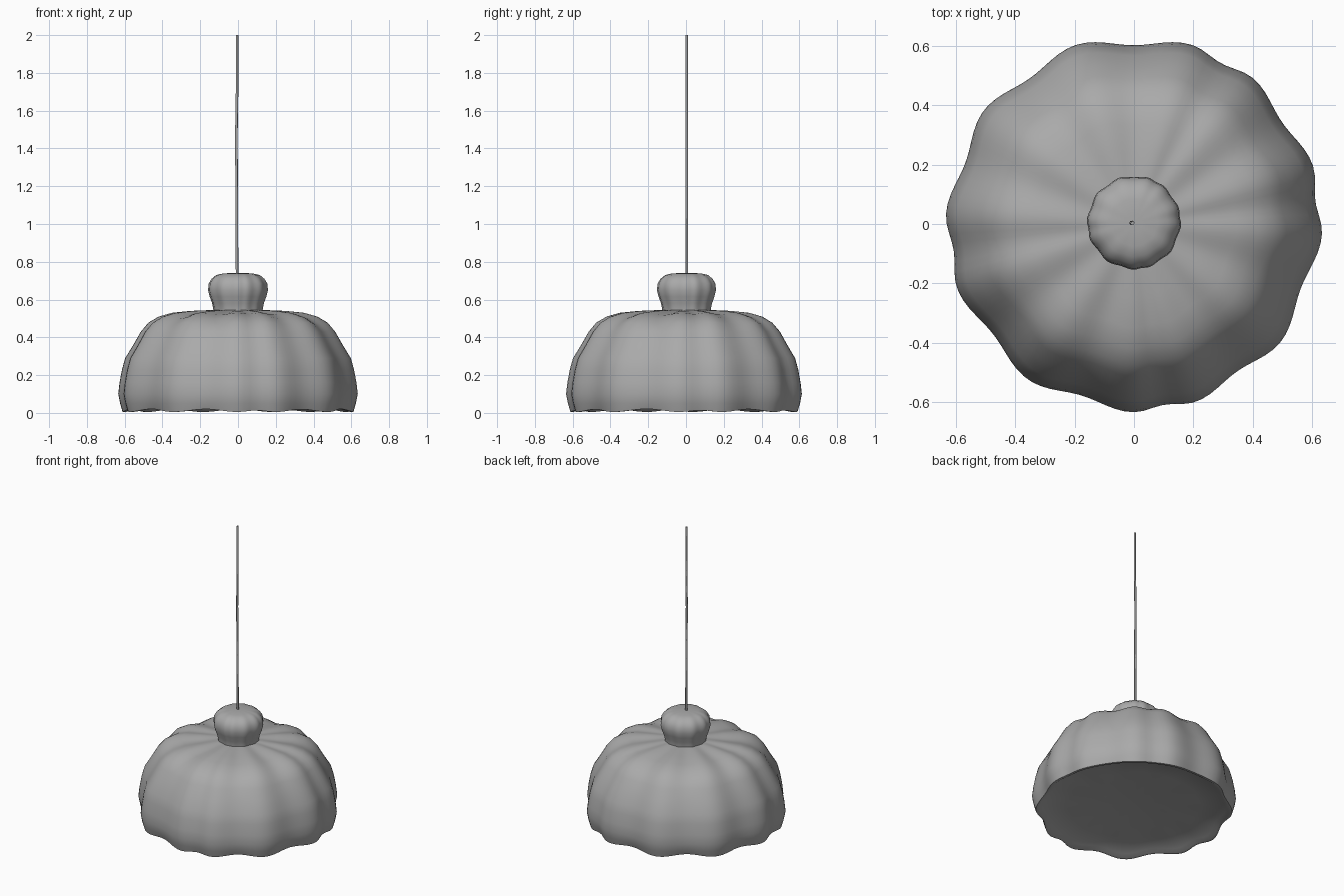
import bpy, bmesh, math

cube = bpy.data.objects.get("Cube")
if cube:
    bpy.data.objects.remove(cube)

# One matte grey for every part
grey = bpy.data.materials.new("warm_grey")
grey.use_nodes = True
COLOUR = (0.4, 0.4, 0.4, 1)
grey.diffuse_color = COLOUR
grey.node_tree.nodes["Principled BSDF"].inputs["Base Color"].default_value = COLOUR

# Directions of the irregular lobes, in degrees
PEAKS = [18, 51, 72, 108, 143, 177, 200, 236, 270, 289, 321, 357]


def flute(angle):
    """Depth of the groove at an angle: 0 on a lobe, deepest mid-gap."""
    for i, start in enumerate(PEAKS):
        gap = (PEAKS[(i + 1) % len(PEAKS)] - start) % 360
        t = ((angle - start) % 360) / gap
        if t < 1:
            return 0.5 * (1 - math.cos(t * math.tau)) * gap / 36
    return 0


def fluted_lathe(name, profile, depth, lift, centre=(0, 0), steps=120):
    """Revolve (radius, height) points, pressing the grooves into each ring."""
    bm = bmesh.new()
    rings = []
    for r, z in profile:
        if r == 0:
            rings.append([bm.verts.new((centre[0], centre[1], z))] * steps)
            continue
        ring = []
        for k in range(steps):
            a = 360 * k / steps
            f = flute(a)
            rr = r * (1 - depth * f)
            ring.append(bm.verts.new((centre[0] + rr * math.cos(math.radians(a)),
                                      centre[1] + rr * math.sin(math.radians(a)),
                                      z + lift(r, z) * f)))
        rings.append(ring)
    for low, high in zip(rings, rings[1:]):
        for k in range(steps):
            n = (k + 1) % steps
            corners = list(dict.fromkeys((low[k], low[n], high[n], high[k])))
            bm.faces.new(corners)
    bmesh.ops.recalc_face_normals(bm, faces=bm.faces[:])
    return finish(name, bm)


def finish(name, bm):
    mesh = bpy.data.meshes.new(name)
    bm.to_mesh(mesh)
    bm.free()
    mesh.materials.append(grey)
    obj = bpy.data.objects.new(name, mesh)
    bpy.context.collection.objects.link(obj)
    bpy.ops.object.select_all(action="DESELECT")
    obj.select_set(True)
    bpy.context.view_layer.objects.active = obj
    bpy.ops.object.shade_smooth_by_angle(angle=math.radians(45))
    return obj


# Shade: shallow hollow underside, wavy rim, steep wall and flat crown
shade_profile = [(0, 0.06), (0.2, 0.055), (0.42, 0.04), (0.57, 0.022),
                 (0.595, 0.005), (0.612, 0.005), (0.625, 0.05), (0.635, 0.1),
                 (0.628, 0.16), (0.615, 0.23), (0.598, 0.29), (0.555, 0.36),
                 (0.515, 0.43), (0.475, 0.478), (0.42, 0.51), (0.35, 0.53),
                 (0.25, 0.54), (0.13, 0.545), (0, 0.545)]


def shade_lift(r, z):
    if z < 0.03:
        return 0.016
    return -0.012 if z > 0.45 and r > 0.2 else 0


fluted_lathe("lamp_shade", shade_profile, 0.05, shade_lift)

# Cap: small rounded knob with a narrow neck
cap_profile = [(0, 0.535), (0.13, 0.535), (0.132, 0.555), (0.137, 0.58),
               (0.15, 0.615), (0.159, 0.65), (0.155, 0.685), (0.14, 0.71),
               (0.115, 0.73), (0.08, 0.738), (0.03, 0.741), (0, 0.741)]
fluted_lathe("shade_cap", cap_profile, 0.04, lambda r, z: 0, (0, 0.005))

# Cord: thin tube with a slight bend
curve = bpy.data.curves.new("hanging_cord", "CURVE")
curve.dimensions = "3D"
curve.bevel_depth = 0.007
curve.bevel_resolution = 1
curve.use_fill_caps = True
path = [(-0.005, 0.005, 0.7), (-0.006, 0.004, 1.1), (-0.009, 0.004, 1.45),
        (-0.005, 0.003, 1.7), (-0.005, 0.003, 2.0)]
spline = curve.splines.new("POLY")
spline.points.add(len(path) - 1)
for point, co in zip(spline.points, path):
    point.co = (*co, 1)
curve.materials.append(grey)
cord = bpy.data.objects.new("hanging_cord", curve)
bpy.context.collection.objects.link(cord)
